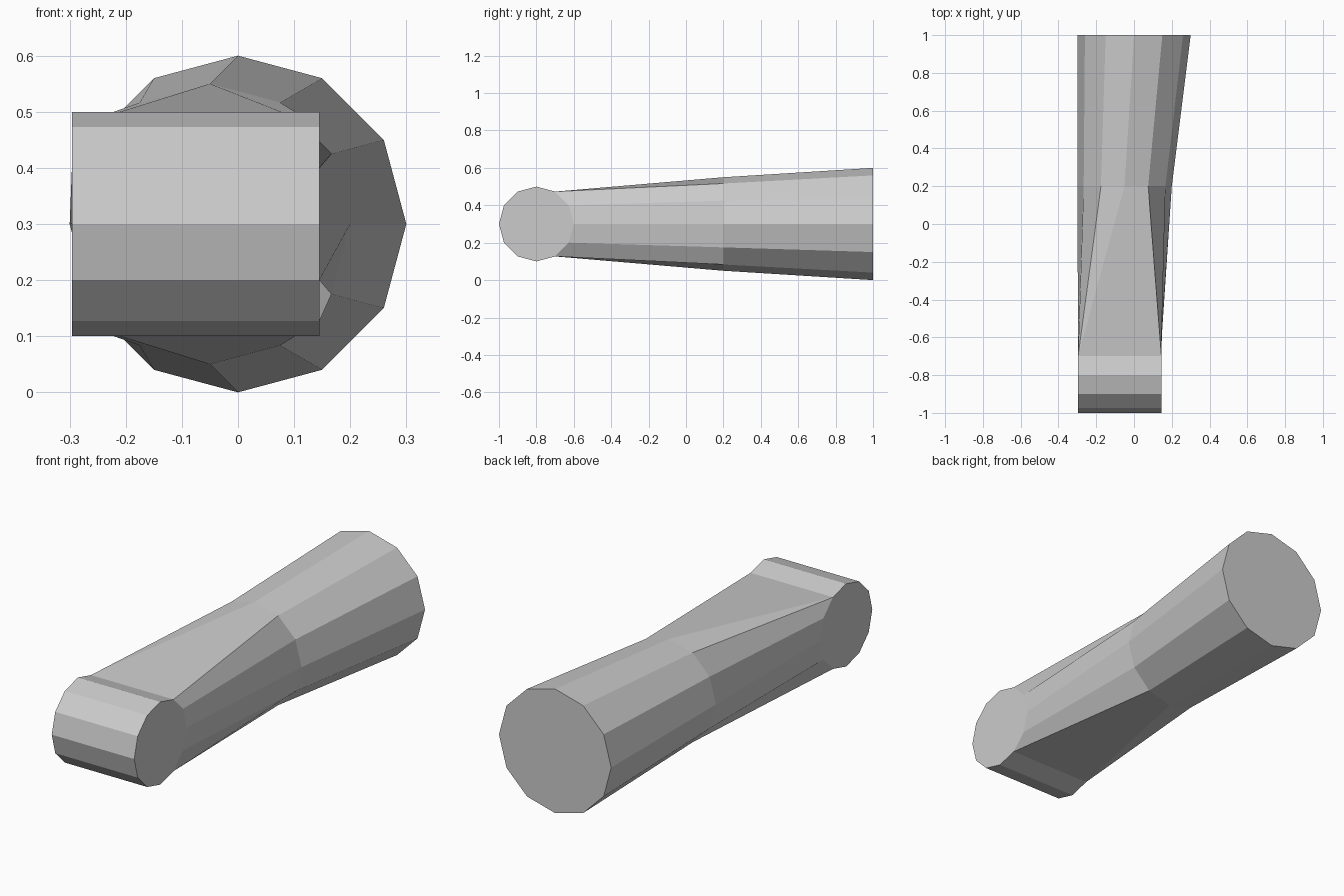
import bpy
import bmesh
from math import sin, cos, pi

cube = bpy.data.objects.get("Cube")
if cube:
    bpy.data.objects.remove(cube, do_unlink=True)

SIDES = 12
MID_Z = 0.3

grey = bpy.data.materials.new("plain_grey")
grey.use_nodes = True
colour = (0.6, 0.6, 0.6, 1)
grey.diffuse_color = colour
grey.node_tree.nodes["Principled BSDF"].inputs["Base Color"].default_value = colour

bm = bmesh.new()


def circle(radius, place):
    """Ring of vertices starting at the top; place maps (across, height) to 3D."""
    angles = [2 * pi * k / SIDES for k in range(SIDES)]
    return [bm.verts.new(place(radius * sin(a), MID_Z + radius * cos(a))) for a in angles]


# Rings of the tapered arm
back = circle(0.3, lambda u, z: (u, 1, z))
waist = circle(0.25, lambda u, z: (u - 0.05, 0.2, z))

# End rings of the crosswise barrel at the front
left = circle(0.2, lambda u, z: (0.145, u - 0.8, z))
right = circle(0.2, lambda u, z: (-0.296, u - 0.8, z))

# Flat caps
bm.faces.new(back)
bm.faces.new(left[::-1])
bm.faces.new(right)

# Barrel wall, left open at the back where the arm joins
for k in range(5, SIDES + 1):
    a, b = k % SIDES, (k + 1) % SIDES
    bm.faces.new((right[a], left[a], left[b], right[b]))

# Opening in the barrel, matched vertex for vertex to the waist ring
opening = [right[1]] + left[1:6] + [right[5]] + right[5:0:-1]

for i in range(SIDES):
    j = (i + 1) % SIDES
    # Rear half of the arm
    bm.faces.new((waist[i], waist[j], back[j], back[i]))
    # Front half, with triangles where two waist points share a corner
    corners = [waist[i], opening[i], opening[j], waist[j]]
    bm.faces.new(list(dict.fromkeys(corners)))

mesh = bpy.data.meshes.new("tapered_arm")
bm.to_mesh(mesh)
bm.free()
mesh.materials.append(grey)
arm = bpy.data.objects.new("tapered_arm", mesh)
bpy.context.collection.objects.link(arm)
